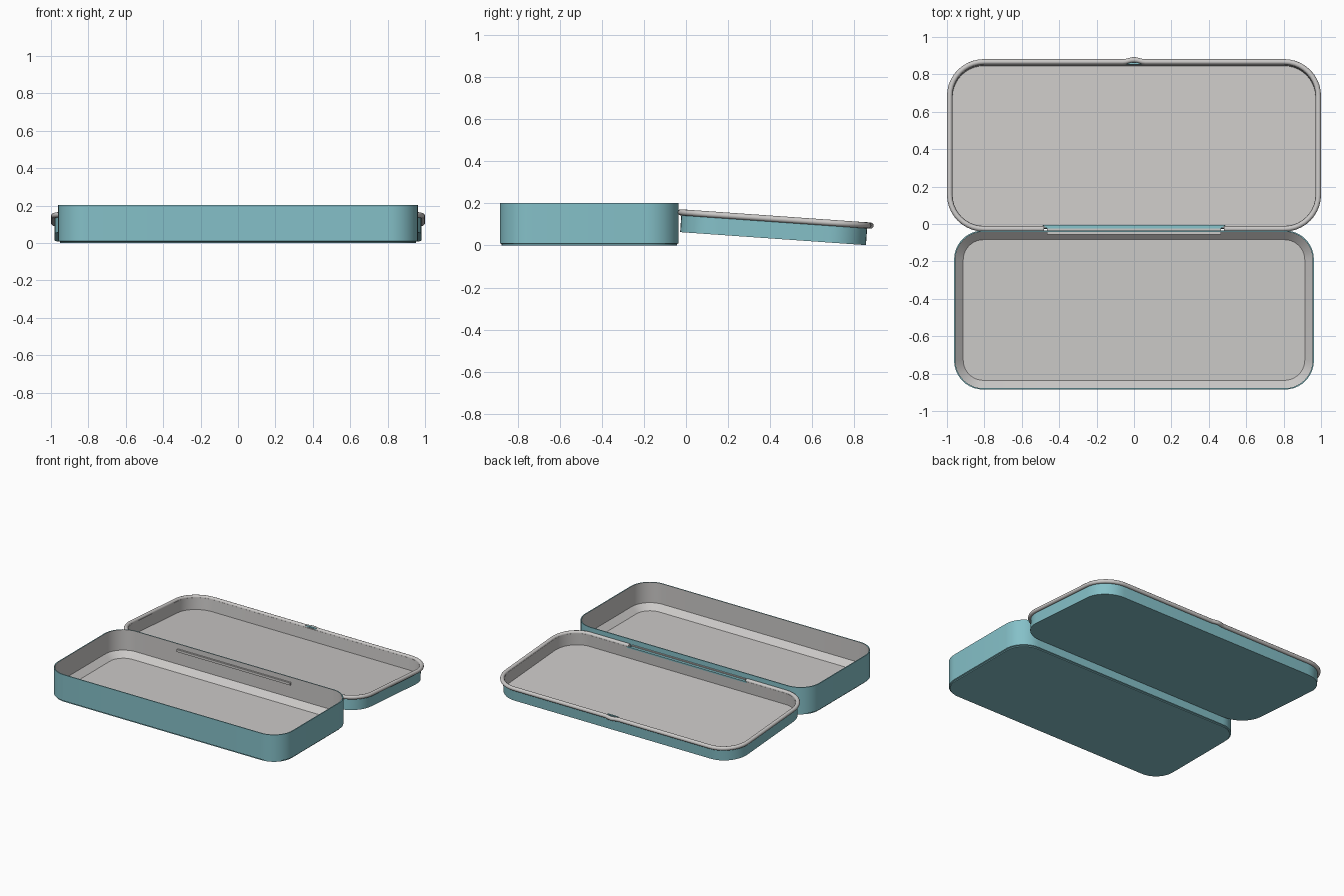
import bpy, bmesh, math
from mathutils import Matrix

if "Cube" in bpy.data.objects:
    bpy.data.objects.remove(bpy.data.objects["Cube"])


def material(name, rgb):
    m = bpy.data.materials.new(name)
    m.diffuse_color = (*rgb, 1)
    m.use_nodes = True
    m.node_tree.nodes["Principled BSDF"].inputs["Base Color"].default_value = m.diffuse_color
    return m


TEAL = material("teal paint", (0.235, 0.53, 0.58))
METAL = material("bare metal", (0.60, 0.585, 0.575))
HINGE, NOTCH = 0.48, 0.06      # half widths of the hinge gap and the thumb notch


def outline(hx, hy, r, bulge=0.0, steps=10):
    """Rounded rectangle, with extra points for the hinge gap and thumb notch."""
    pts = []
    for cx, cy, start in ((1, 1, 0), (-1, 1, 90), (-1, -1, 180), (1, -1, 270)):
        for i in range(steps + 1):
            a = math.radians(start + 90 * i / steps)
            pts.append((cx * (hx - r) + r * math.cos(a), cy * (hy - r) + r * math.sin(a)))
        if start == 0:
            for i in range(9):
                t = 1 - i / 4
                pts.append((NOTCH * t, hy + bulge * (0.5 + 0.5 * math.cos(math.pi * t))))
        if start == 180:
            pts += [(-HINGE, -hy), (HINGE, -hy)]
    return pts


def loft(name, rings, mats, place, closed=False, bulge=0.0, gap=False):
    """Join rings (hx, hy, r, z); mats gives the material of each band."""
    bm = bmesh.new()
    loops = [[bm.verts.new((x, y, z)) for x, y in outline(hx, hy, r, bulge)]
             for hx, hy, r, z in rings]
    n = len(loops[0])
    pairs = list(zip(loops, loops[1:])) + ([(loops[-1], loops[0])] if closed else [])
    for (a, b), mat in zip(pairs, mats):
        for i in range(n):
            j = (i + 1) % n
            bm.faces.new((a[i], a[j], b[j], b[i])).material_index = mat
    if not closed:
        bm.faces.new(loops[0][::-1]).material_index = 0
        bm.faces.new(loops[-1]).material_index = 1
    if gap:
        cut = [f for f in bm.faces if f.calc_center_median().y < 0
               and abs(f.calc_center_median().x) < 0.01]
        bmesh.ops.delete(bm, geom=cut, context='FACES')
        bmesh.ops.holes_fill(bm, edges=[e for e in bm.edges if e.is_boundary], sides=0)
        for f in bm.faces:
            f.material_index = 1
    return finish(name, bm, place)


def prism(name, pts, z0, z1, mat, place):
    bm = bmesh.new()
    low, high = ([bm.verts.new((x, y, z)) for x, y in pts] for z in (z0, z1))
    bm.faces.new(low[::-1])
    bm.faces.new(high)
    for i in range(len(pts)):
        j = (i + 1) % len(pts)
        bm.faces.new((low[i], low[j], high[j], high[i]))
    for f in bm.faces:
        f.material_index = mat
    return finish(name, bm, place)


def finish(name, bm, place):
    bmesh.ops.recalc_face_normals(bm, faces=bm.faces[:])
    bm.transform(place)
    me = bpy.data.meshes.new(name)
    bm.to_mesh(me)
    bm.free()
    me.materials.append(TEAL)
    me.materials.append(METAL)
    ob = bpy.data.objects.new(name, me)
    bpy.context.collection.objects.link(ob)
    bpy.ops.object.select_all(action='DESELECT')
    ob.select_set(True)
    bpy.context.view_layer.objects.active = ob
    bpy.ops.object.shade_smooth_by_angle(angle=math.radians(35))
    return ob


# Deep tray: painted outside, bare inside with a sloped floor edge
base_at = Matrix.Translation((0, -0.46, 0))
loft("base_tray", [
    (0.952, 0.417, 0.145, 0.0), (0.952, 0.417, 0.145, 0.007), (0.962, 0.425, 0.155, 0.010),
    (0.962, 0.425, 0.155, 0.203), (0.955, 0.418, 0.148, 0.203),
    (0.955, 0.418, 0.148, 0.052), (0.913, 0.376, 0.108, 0.012)],
    [0, 0, 0, 0, 1, 1], base_at)

# Open lid, lying back and tilted
lid_at = Matrix.Translation((0, 0.414, 0.0325)) @ Matrix.Rotation(math.radians(-4), 4, 'X')
loft("lid_pan", [
    (0.981, 0.443, 0.178, 0.0), (0.981, 0.443, 0.178, 0.094),
    (0.970, 0.432, 0.167, 0.094), (0.970, 0.432, 0.167, 0.008)],
    [0, 1, 1], lid_at)

# Rolled rim with a thumb bulge, open at the hinge
R = 0.0145
tube = []
for k in range(12):
    a = 2 * math.pi * k / 12
    d = R * math.cos(a)
    tube.append((0.9855 + d, 0.4475 + d, 0.1825 + d, 0.094 + R * math.sin(a)))
loft("lid_rim", tube, [1] * 12, lid_at, closed=True, bulge=0.011, gap=True)

# Painted inlay behind the thumb bulge
lens = [(0.045, 0.434), (0.02, 0.442), (-0.02, 0.442), (-0.045, 0.434), (0, 0.432)]
prism("thumb_notch_inlay", lens, 0.100, 0.109, 0, lid_at)

# Hinge: painted flap on the lid, bare tongue through the tray wall
flap = [(-0.49, -0.428), (-0.46, -0.447), (0.46, -0.447), (0.49, -0.428)]
prism("hinge_flap", flap, 0.086, 0.096, 0, lid_at)
tongue = [(-0.465, 0.405), (0.465, 0.405), (0.465, 0.436), (-0.465, 0.436)]
prism("hinge_tongue", tongue, 0.148, 0.166, 1, base_at)
